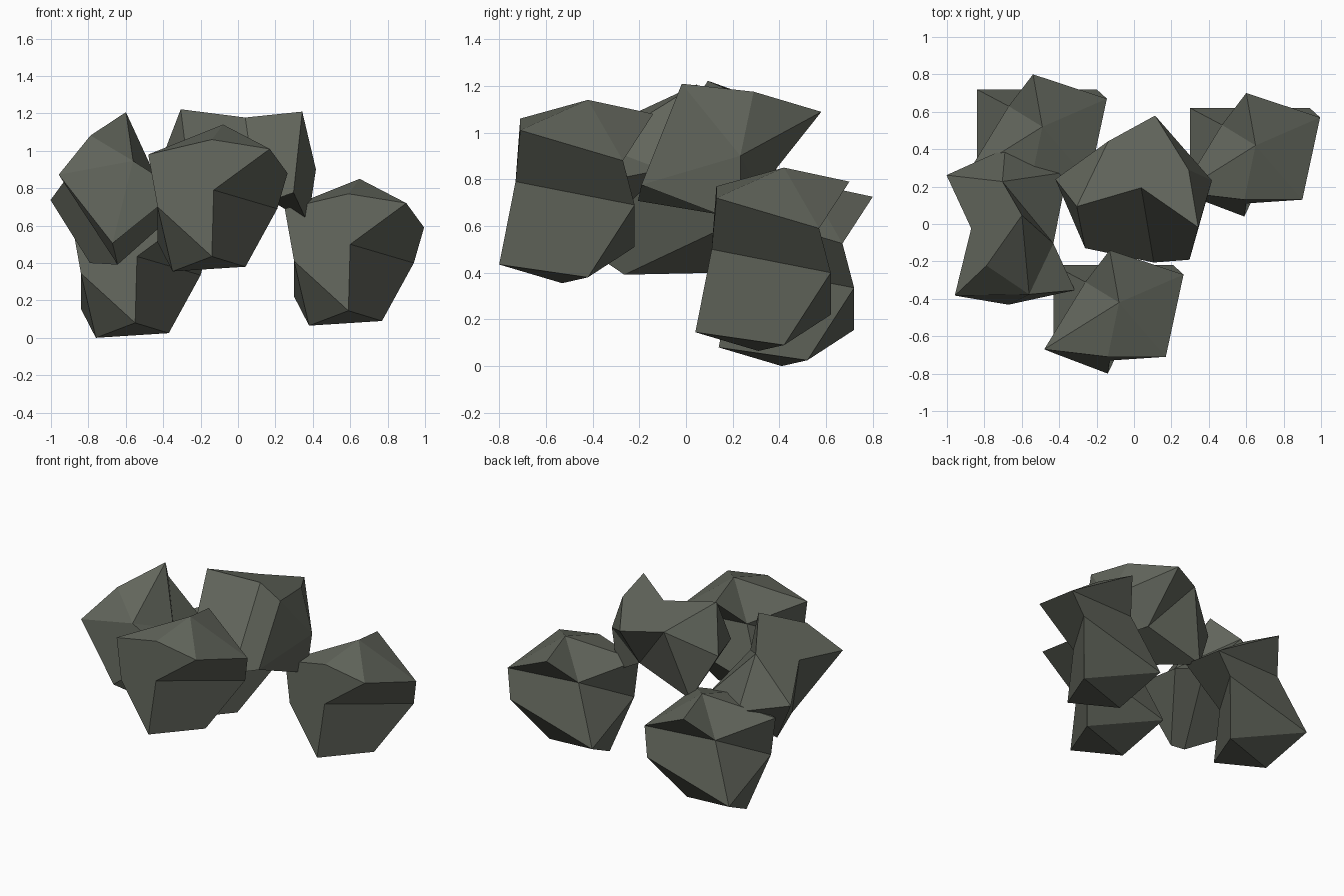
import bpy, bmesh
from mathutils import Vector, Matrix

if "Cube" in bpy.data.objects:
    bpy.data.objects.remove(bpy.data.objects["Cube"])

# One low-poly boulder, repeated five times
POINTS = [
    (-.13, -.14, 1.08), (.265, -.27, .88), (.17, -.71, 1.01), (-.14, -.71, 1.06),
    (-.48, -.67, .98), (-.08, -.42, 1.14), (-.26, -.31, .90), (.21, -.22, .69),
    (-.43, -.22, .51), (-.43, -.69, .70), (-.13, -.73, .79), (-.14, -.80, .435),
    (.04, -.42, .38), (-.35, -.53, .355)]
FACES = [
    (5, 3, 2), (5, 2, 1), (5, 1, 0), (5, 0, 6), (5, 6, 4), (5, 4, 3),   # crown
    (4, 9, 11, 10, 2, 3),                                             # front
    (2, 10, 7, 1), (10, 11, 12, 7),                                   # right side
    (11, 9, 13), (11, 13, 12), (12, 13, 8), (12, 8, 7),               # underside
    (7, 8, 6, 1), (0, 1, 6), (4, 6, 9), (6, 8, 9), (9, 8, 13)]        # back and left

mesh = bpy.data.meshes.new("boulder")
mesh.from_pydata(POINTS, [], FACES)
bm = bmesh.new()
bm.from_mesh(mesh)
bmesh.ops.recalc_face_normals(bm, faces=bm.faces)
bm.to_mesh(mesh)
bm.free()

stone = bpy.data.materials.new("stone")
stone.diffuse_color = (.12, .13, .105, 1)
stone.use_nodes = True
stone.node_tree.nodes["Principled BSDF"].inputs["Base Color"].default_value = stone.diffuse_color
mesh.materials.append(stone)


def frame(a, b, c):
    """Right-handed frame at the centre of three points."""
    a, b, c = Vector(a), Vector(b), Vector(c)
    u = (b - a).normalized()
    w = u.cross(c - a).normalized()
    m = Matrix((u, w.cross(u), w)).transposed().to_4x4()
    m.translation = (a + b + c) / 3
    return m


def boulder(name, matrix):
    ob = bpy.data.objects.new(name, mesh)
    bpy.context.collection.objects.link(ob)
    ob.matrix_world = matrix


# Upright boulders
boulder("front_boulder", Matrix.Identity(4))
boulder("right_boulder", Matrix.Translation((.73, .84, -.29)))
boulder("back_left_boulder", Matrix.Translation((-.41, .94, -.355)))

# Tumbled boulders, placed by three corners of the big front face
home = frame(POINTS[2], POINTS[4], POINTS[11]).inverted()
boulder("left_boulder",
        frame((-.96, -.38, .87), (-.60, .05, 1.205), (-1, .255, .74)) @ home)
boulder("centre_boulder",
        frame((.34, -.02, 1.21), (.11, .575, 1.09), (-.30, .10, 1.22)) @ home)
